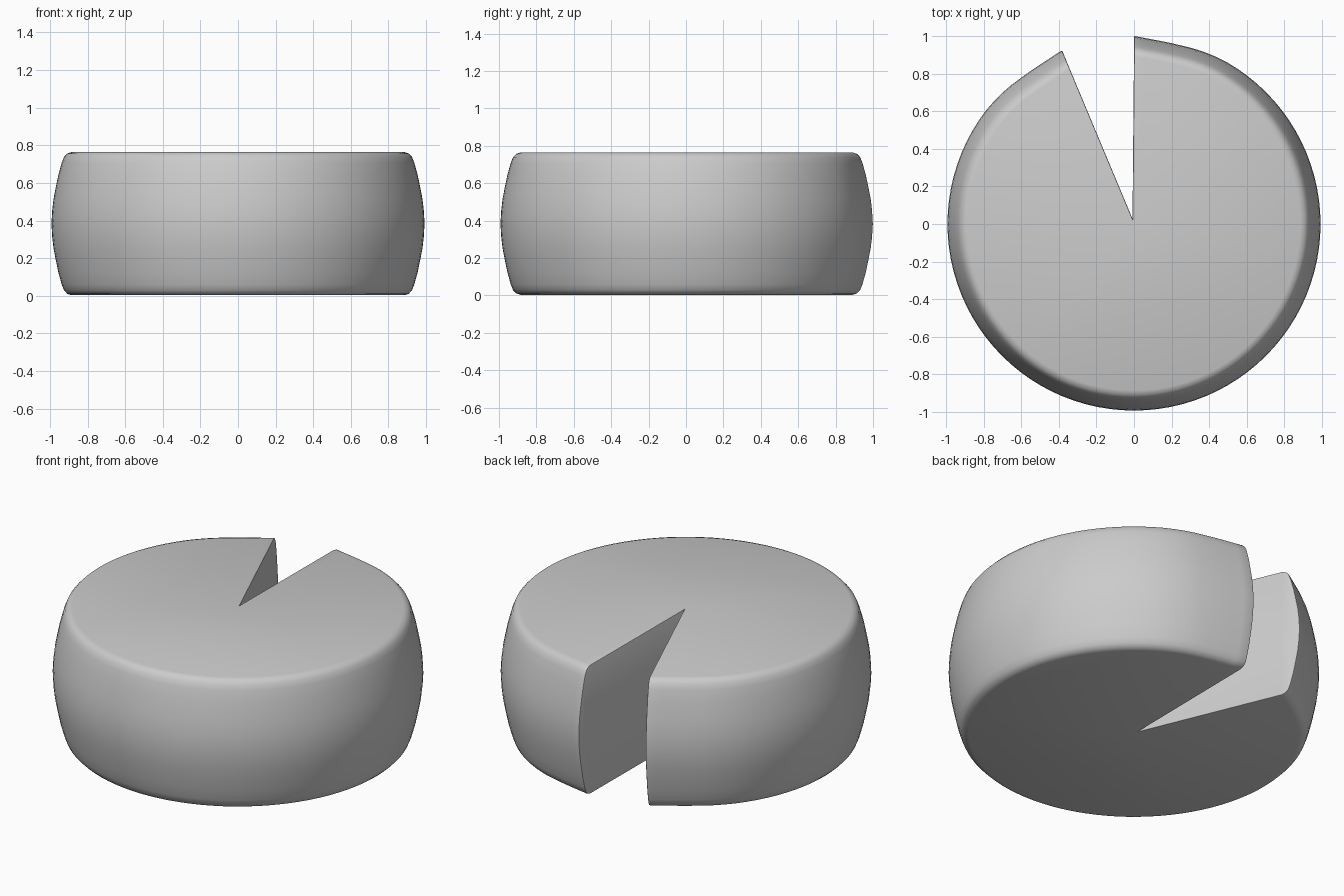
import bpy, bmesh
from math import sin, cos, radians

if "Cube" in bpy.data.objects:
    bpy.data.objects.remove(bpy.data.objects["Cube"])

BOTTOM, TOP = 0.003, 0.764
MID = (BOTTOM + TOP) / 2
TIP = (-0.008, 0.028)          # inner end of the wedge cut
STEPS = 90
START, SWEEP = 112.5, 337.5    # one sixteenth of the wheel is missing

# Bulging side profile: radius, height above the middle (upper half)
half = [(0.992, 0.0), (0.988, 0.07), (0.981, 0.13), (0.970, 0.188), (0.955, 0.26),
        (0.937, 0.325), (0.925, 0.355), (0.908, 0.373), (0.885, TOP - MID)]
profile = [(r, MID - h) for r, h in reversed(half)] + [(r, MID + h) for r, h in half[1:]]


def rim_scale(t):
    """Slight flattening of the rim beside the cut, with corners standing out."""
    pts = [(0, 1.008), (4, 0.997), (9, 0.990), (15, 0.990), (22, 0.996), (30, 1.0)]
    for (a, u), (b, v) in zip(pts, pts[1:]):
        if t <= b:
            return u + (v - u) * (t - a) / (b - a)
    return 1.0


bm = bmesh.new()

# Side wall swept around the wheel
columns = []
for i in range(STEPS + 1):
    d = SWEEP * i / STEPS
    a = radians(START + d)
    s = rim_scale(min(d, SWEEP - d))
    columns.append([bm.verts.new((r * s * cos(a), r * s * sin(a), z)) for r, z in profile])
for c0, c1 in zip(columns, columns[1:]):
    for j in range(len(profile) - 1):
        bm.faces.new((c0[j], c1[j], c1[j + 1], c0[j + 1]))

# Top, bottom and the two cut faces meet at the tip
low = bm.verts.new((*TIP, BOTTOM))
high = bm.verts.new((*TIP, TOP))
bm.faces.new([c[-1] for c in columns] + [high])
bm.faces.new([c[0] for c in reversed(columns)] + [low])
bm.faces.new([low] + columns[0] + [high])
bm.faces.new([high] + columns[-1][::-1] + [low])
bmesh.ops.recalc_face_normals(bm, faces=bm.faces)

# Soften the cut edges
edges = [e for e in bm.edges if e.calc_face_angle(0) > radians(50)]
bmesh.ops.bevel(bm, geom=edges, offset=0.006, segments=2, profile=0.5, affect='EDGES', clamp_overlap=True)

mesh = bpy.data.meshes.new("cheese_wheel")
bm.to_mesh(mesh)
bm.free()
wheel = bpy.data.objects.new("cheese_wheel", mesh)
bpy.context.collection.objects.link(wheel)
bpy.context.view_layer.objects.active = wheel
wheel.select_set(True)
bpy.ops.object.shade_smooth_by_angle(angle=radians(40))
